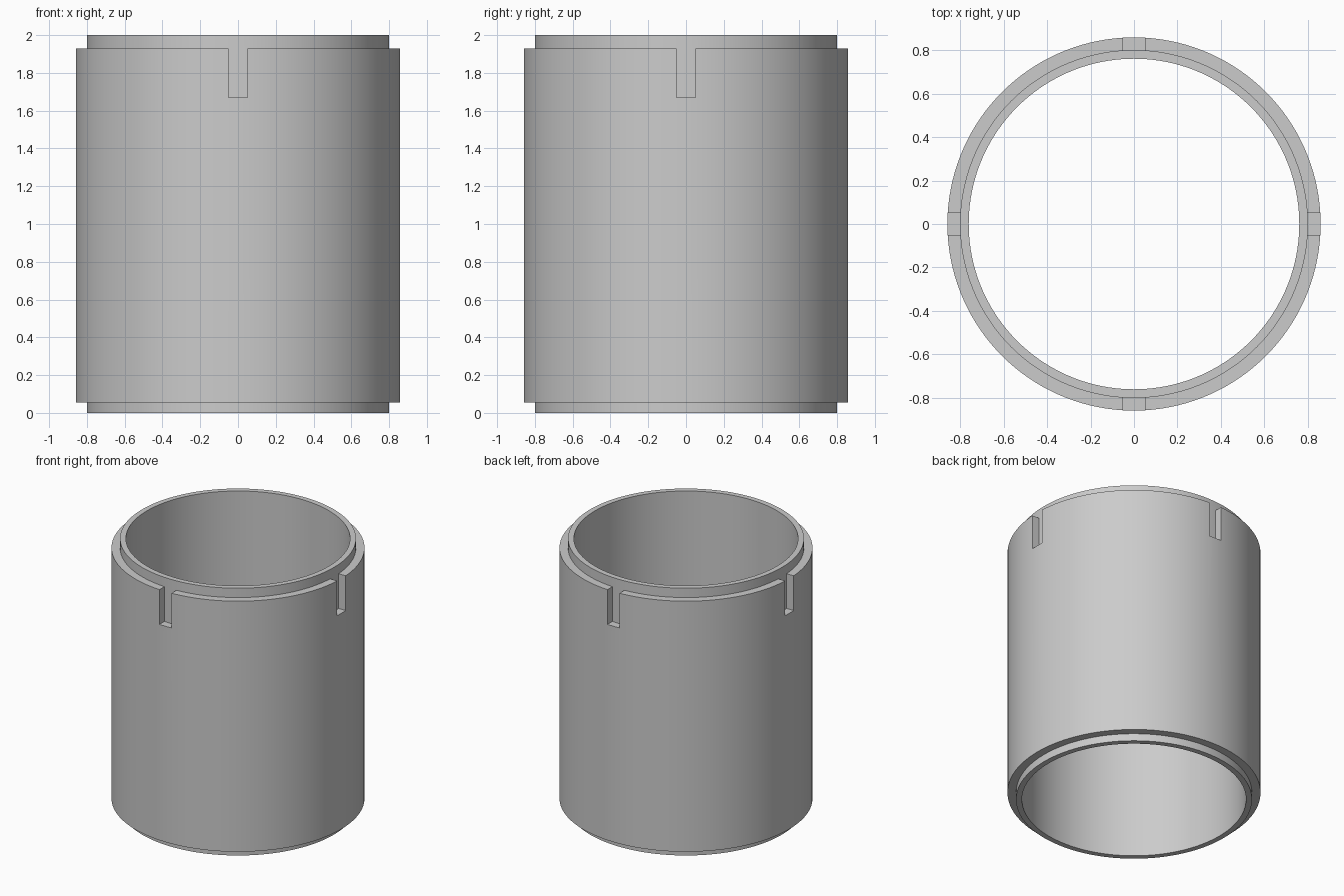
import bpy
import bmesh
import math

cube = bpy.data.objects.get("Cube")
if cube:
    bpy.data.objects.remove(cube, do_unlink=True)

# Sizes
R_IN, R_LIP, R_OUT = 0.76, 0.80, 0.858
Z_SKIRT, Z_SLOT, Z_RIM, Z_TOP = 0.055, 1.67, 1.93, 2.0
SLOT_HALF = 0.05
STEPS = 32  # segments between neighbouring slots

# Cross-section points (radius, height)
POINTS = [(R_IN, 0), (R_LIP, 0), (R_LIP, Z_SKIRT), (R_OUT, Z_SKIRT),
          (R_OUT, Z_SLOT), (R_OUT, Z_RIM), (R_LIP, Z_RIM),
          (R_LIP, Z_TOP), (R_IN, Z_TOP), (R_LIP, Z_SLOT)]
FULL = [0, 1, 2, 3, 4, 5, 6, 7, 8]     # section through the plain wall
SLOTTED = [0, 1, 2, 3, 4, 9, 6, 7, 8]  # section through a slot
SLOT_SIDE = [9, 4, 5, 6]

bm = bmesh.new()


def add_column(quarter, t):
    """One section of vertices; t=None is a slot centre, 0..1 runs slot to slot."""
    column = []
    for r, z in POINTS:
        edge = math.asin(SLOT_HALF / r)
        offset = 0 if t is None else edge + t * (math.pi / 2 - 2 * edge)
        a = quarter * math.pi / 2 + offset
        column.append(bm.verts.new((r * math.cos(a), r * math.sin(a), z)))
    return column


# Columns around the tube, marked where they lie on a slot centre
columns = []
for q in range(4):
    columns.append((add_column(q, None), True))
    columns += [(add_column(q, i / STEPS), False) for i in range(STEPS + 1)]

# Skin between neighbouring columns, and the parallel side walls of the slots
for i, (a, a_mid) in enumerate(columns):
    b, b_mid = columns[(i + 1) % len(columns)]
    section = SLOTTED if a_mid or b_mid else FULL
    for j, p in enumerate(section):
        n = section[(j + 1) % len(section)]
        bm.faces.new((a[p], b[p], b[n], a[n]))
    if a_mid:
        bm.faces.new([b[k] for k in SLOT_SIDE])
    if b_mid:
        bm.faces.new([a[k] for k in SLOT_SIDE])

bmesh.ops.delete(bm, geom=[v for v in bm.verts if not v.link_faces], context='VERTS')
bmesh.ops.recalc_face_normals(bm, faces=bm.faces[:])

mesh = bpy.data.meshes.new("slotted_sleeve")
bm.to_mesh(mesh)
bm.free()
sleeve = bpy.data.objects.new("slotted_sleeve", mesh)
bpy.context.collection.objects.link(sleeve)

# Plain grey material
grey = bpy.data.materials.new("light_grey")
grey.use_nodes = True
colour = (0.6, 0.6, 0.6, 1)
grey.diffuse_color = colour
grey.node_tree.nodes["Principled BSDF"].inputs["Base Color"].default_value = colour
mesh.materials.append(grey)

# Smooth round walls with crisp steps
bpy.ops.object.select_all(action='DESELECT')
sleeve.select_set(True)
bpy.context.view_layer.objects.active = sleeve
bpy.ops.object.shade_smooth_by_angle(angle=math.radians(30))
